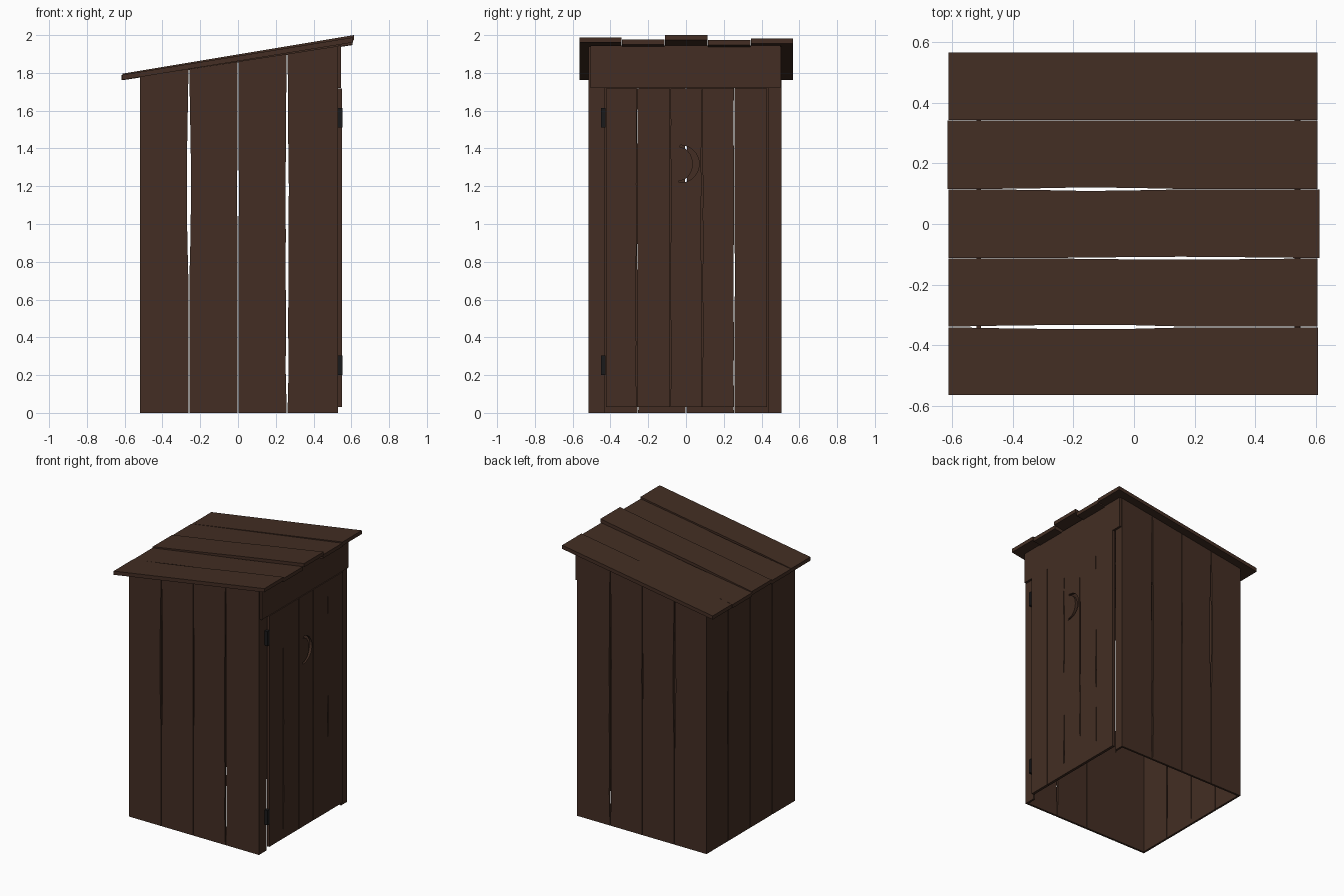
import bpy, bmesh, math, random

if "Cube" in bpy.data.objects:
    bpy.data.objects.remove(bpy.data.objects["Cube"])

random.seed(4)


def material(name, rgb):
    m = bpy.data.materials.new(name)
    m.diffuse_color = (*rgb, 1)
    m.use_nodes = True
    m.node_tree.nodes["Principled BSDF"].inputs["Base Color"].default_value = m.diffuse_color
    return m


WOOD = material("dark_wood", (0.056, 0.027, 0.017))
IRON = material("black_iron", (0.010, 0.010, 0.011))


def prism(name, outline, w0, w1, place, mat=WOOD):
    """Extrude a (u, v) outline from w0 to w1; place maps (u, v, w) to xyz."""
    bm = bmesh.new()
    a = [bm.verts.new(place(u, v, w0)) for u, v in outline]
    b = [bm.verts.new(place(u, v, w1)) for u, v in outline]
    bm.faces.new(a)
    bm.faces.new(b[::-1])
    n = len(a)
    for i in range(n):
        bm.faces.new((a[i], b[i], b[(i + 1) % n], a[(i + 1) % n]))
    bmesh.ops.recalc_face_normals(bm, faces=bm.faces)
    me = bpy.data.meshes.new(name)
    bm.to_mesh(me)
    bm.free()
    me.materials.append(mat)
    ob = bpy.data.objects.new(name, me)
    bpy.context.collection.objects.link(ob)
    return ob


def plank(name, u0, u1, v0, tops, w0, w1, place, left=(), right=()):
    """Plank along v with worn long edges; left/right are insets along its length."""
    t0, t1 = tops
    pts = [(u0, v0), (u1, v0)]
    n = len(right) + 1
    pts += [(u1 - d, v0 + (t1 - v0) * (i + 1) / n) for i, d in enumerate(right)]
    pts += [(u1, t1), (u0, t0)]
    n = len(left) + 1
    pts += [(u0 + d, v0 + (t0 - v0) * (n - 1 - i) / n) for i, d in enumerate(left[::-1])]
    return prism(name, pts, w0, w1, place)


def worn(n=6, size=0.004):
    return [random.uniform(0, size) for _ in range(n)]


def on_y(u, v, w):
    return (u, w, v)


def on_x(u, v, w):
    return (w, u, v)


def eave(x):
    return 1.86 + 0.155 * x


# Side walls: four sloping-topped planks each, with matching open seams
XS = [-0.52, -0.26, 0.0, 0.26, 0.515]
SEAMS = [[], [0, 0, 0, 0.006, 0.009, 0.008, 0.004], [0, 0, 0, 0.001, 0.003, 0.001, 0],
         [0.006, 0.003, 0.006, 0.005, 0.007, 0.004, 0.003], []]
G = 0.002
for side, y0, y1 in (("left", -0.515, -0.5), ("right", 0.49, 0.505)):
    for i in range(4):
        a = XS[i] + (G if i else 0)
        b = XS[i + 1] - (G if i < 3 else 0)
        plank(f"{side}_wall_plank_{i+1}", a, b, 0, (eave(a), eave(b)), y0, y1, on_y,
              SEAMS[i], SEAMS[i + 1])

# Back wall
YS = [-0.5, -0.255, 0.0, 0.255, 0.49]
for i in range(4):
    plank(f"back_wall_plank_{i+1}", YS[i] + G, YS[i + 1] - G, 0, (1.779, 1.779),
          -0.52, -0.505, on_x, worn() if i else (), worn() if i < 3 else ())

# Door posts and header
for name, a, b in (("left_post", -0.515, -0.43), ("right_post", 0.435, 0.505)):
    plank(name, a, b, 0, (1.94, 1.94), 0.515, 0.53, on_x)
plank("door_header", -0.505, 0.5, 1.72, (1.945, 1.945), 0.53, 0.546, on_x)

# Door planks
DS = [-0.425, -0.26, -0.083, 0.085, 0.255, 0.43]
door = [plank(f"door_plank_{i+1}", DS[i] + 0.001, DS[i + 1] - 0.001, 0.03, (1.718, 1.718),
              0.53, 0.55, on_x, worn(9) if i else (), worn(9) if i < 4 else ())
        for i in range(5)]

# Crescent moon cut through the middle door plank
N = 14
outer = [(-0.03 + 0.1 * math.cos(t), 1.318 + 0.1 * math.sin(t))
         for t in (math.radians(-95 + 185 * i / N) for i in range(N + 1))]
inner = [(-0.034 + 0.07 * math.cos(t), 1.318 + 0.088 * math.sin(t))
         for t in (math.radians(88 - 180 * i / N) for i in range(N + 1))]
cutter = prism("moon_cutter", outer + inner, 0.5, 0.58, on_x)
cutter.hide_render = True
cutter.hide_viewport = True
cutter.display_type = 'WIRE'
cut = door[2].modifiers.new("moon", 'BOOLEAN')
cut.operation = 'DIFFERENCE'
cut.solver = 'EXACT'
cut.object = cutter

# Hinges: leaf plate plus pin barrel
for name, z0, z1 in (("lower_hinge", 0.2, 0.305), ("upper_hinge", 1.51, 1.615)):
    prism(name, [(-0.45, z0), (-0.425, z0), (-0.425, z1), (-0.45, z1)],
          0.53, 0.554, on_x, IRON)

# Roof boards: five uneven planks running down the slope
RS = [-0.565, -0.34, -0.113, 0.115, 0.342, 0.567]
GAPS = [[], [0.003, 0.005, 0.006, 0.005, 0.001, 0, 0], [0, 0, 0.001, 0.003, 0.004, 0.003, 0.001],
        [0, 0.002, 0.005, 0.003, 0, 0, 0], [0] * 7, []]
ENDS = [(-0.612, 0.608, 1.790, 1.988), (-0.612, 0.605, 1.788, 1.976),
        (-0.612, 0.613, 1.796, 2.0), (-0.616, 0.605, 1.789, 1.974), (-0.612, 0.606, 1.790, 1.982)]
for i, (x0, x1, z0, z1) in enumerate(ENDS):
    def slope(u, v, w, x0=x0, x1=x1, z0=z0, z1=z1):
        return (v, u, z0 + (z1 - z0) * (v - x0) / (x1 - x0) + w)
    plank(f"roof_board_{i+1}", RS[i] + 0.001, RS[i + 1] - 0.001, x0, (x1, x1),
          -0.027, 0, slope, GAPS[i], GAPS[i + 1])
